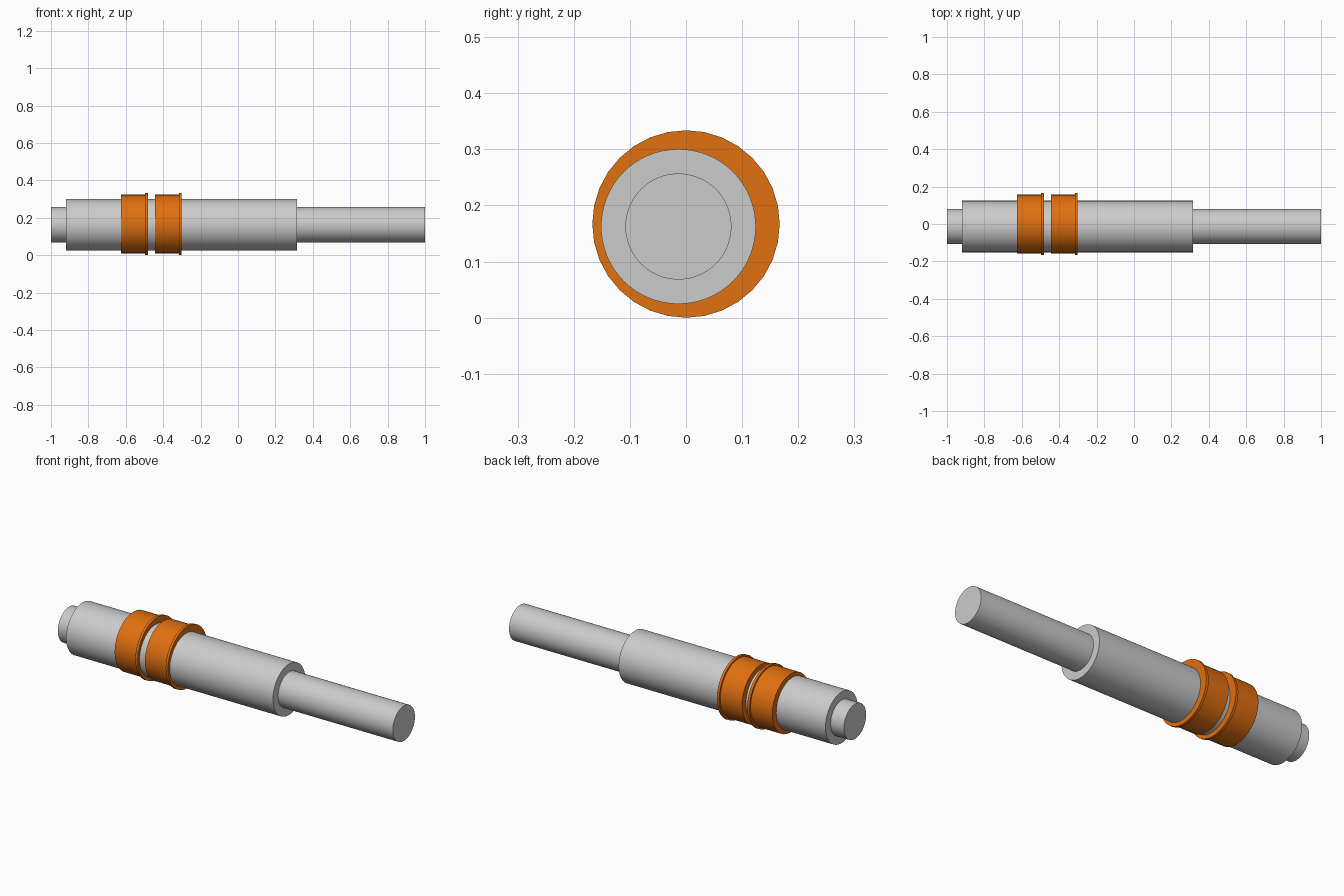
import bpy, bmesh, math

if "Cube" in bpy.data.objects:
    bpy.data.objects.remove(bpy.data.objects["Cube"])


def lathe(name, profile, y, z, sides, closed=False, mat=None):
    """Revolve (x, radius) points around an axis parallel to X."""
    bm = bmesh.new()
    rings = []
    for x, r in profile:
        rings.append([bm.verts.new((x, y + r * math.cos(2 * math.pi * i / sides),
                                    z + r * math.sin(2 * math.pi * i / sides)))
                      for i in range(sides)])
    pairs = list(zip(rings, rings[1:]))
    if closed:
        pairs.append((rings[-1], rings[0]))
    else:
        bm.faces.new(rings[0])
        bm.faces.new(rings[-1])
    for a, b in pairs:
        for i in range(sides):
            j = (i + 1) % sides
            bm.faces.new((a[i], a[j], b[j], b[i]))
    bmesh.ops.recalc_face_normals(bm, faces=bm.faces)
    me = bpy.data.meshes.new(name)
    bm.to_mesh(me)
    bm.free()
    ob = bpy.data.objects.new(name, me)
    bpy.context.collection.objects.link(ob)
    if mat:
        me.materials.append(mat)
    bpy.ops.object.select_all(action='DESELECT')
    ob.select_set(True)
    bpy.context.view_layer.objects.active = ob
    bpy.ops.object.shade_smooth_by_angle(angle=math.radians(30))
    return ob


orange = bpy.data.materials.new("orange")
orange.diffuse_color = (0.75, 0.16, 0.005, 1)
orange.use_nodes = True
orange.node_tree.nodes["Principled BSDF"].inputs["Base Color"].default_value = orange.diffuse_color

# Stepped shaft, slightly off the collar axis
THIN, THICK = 0.0945, 0.138
lathe("stepped_shaft",
      [(-1, THIN), (-0.92, THIN), (-0.92, THICK),
       (0.315, THICK), (0.315, THIN), (1, THIN)],
      -0.0135, 0.1625, 64)

# Two flanged collars around the shaft
BORE, BODY, FLANGE = 0.124, 0.158, 0.167
for i, x in enumerate((-0.626, -0.445)):
    lathe(f"collar_{i + 1}",
          [(x, BORE), (x, BODY), (x + 0.13, BODY), (x + 0.13, FLANGE),
           (x + 0.144, FLANGE), (x + 0.144, BORE)],
          0, 0.167, 32, closed=True, mat=orange)
